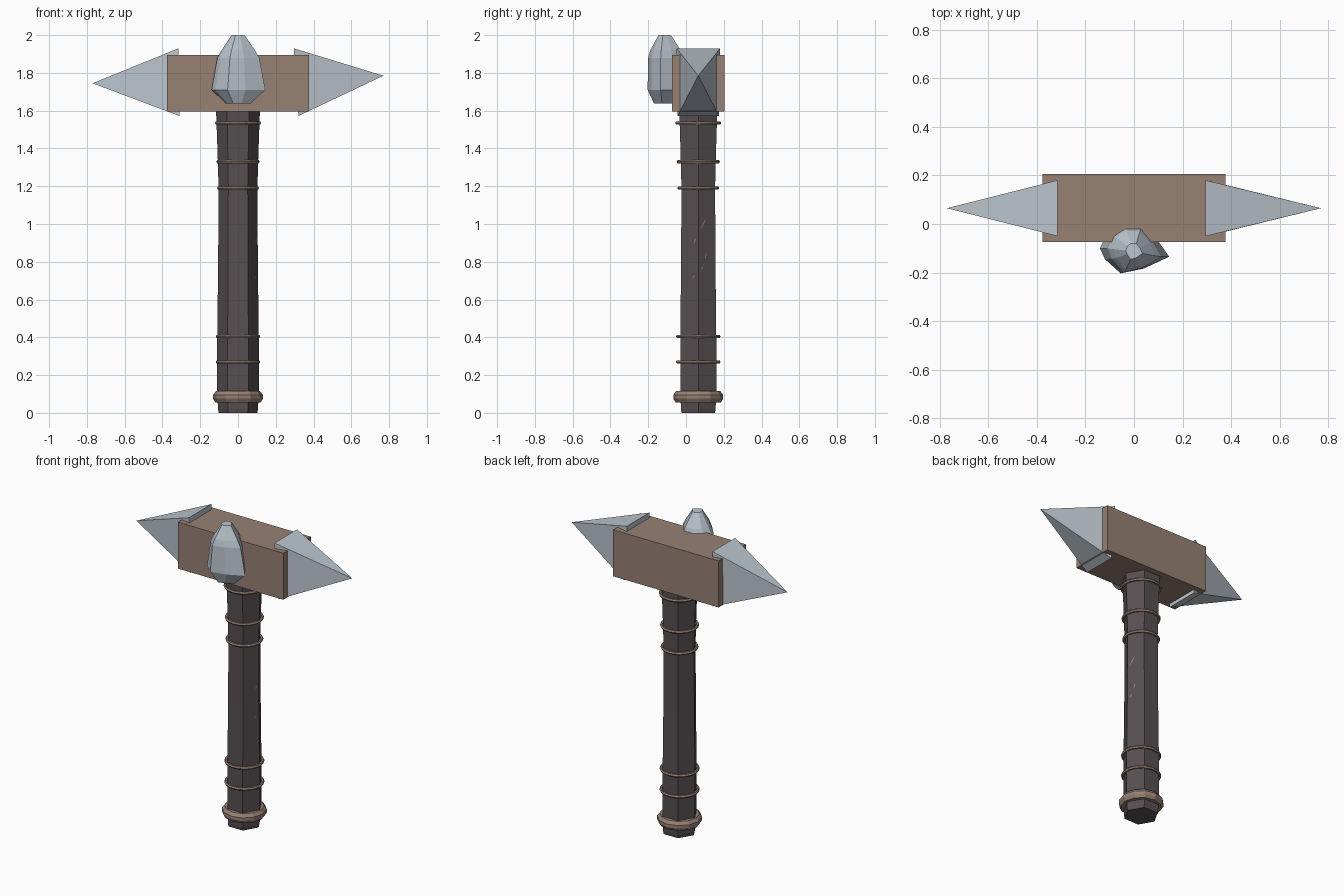
import bpy, bmesh, math

if "Cube" in bpy.data.objects:
    bpy.data.objects.remove(bpy.data.objects["Cube"])

CY = 0.065  # y of the handle and head axis


def material(name, rgb):
    m = bpy.data.materials.new(name)
    m.diffuse_color = (*rgb, 1)
    m.use_nodes = True
    m.node_tree.nodes["Principled BSDF"].inputs["Base Color"].default_value = m.diffuse_color
    return m


STEEL = material("pale steel", (0.50, 0.56, 0.62))
WOOD = material("brown wood", (0.31, 0.22, 0.175))
GRIP = material("dark grip", (0.095, 0.078, 0.085))


def finish(name, bm, mat):
    bmesh.ops.recalc_face_normals(bm, faces=bm.faces[:])
    me = bpy.data.meshes.new(name)
    bm.to_mesh(me)
    bm.free()
    me.materials.append(mat)
    ob = bpy.data.objects.new(name, me)
    bpy.context.collection.objects.link(ob)
    return ob


def loft(name, rings, mat):
    """Skin a stack of equal-sized point loops and cap both ends."""
    bm = bmesh.new()
    loops = [[bm.verts.new(p) for p in ring] for ring in rings]
    n = len(loops[0])
    for a, b in zip(loops, loops[1:]):
        for i in range(n):
            j = (i + 1) % n
            bm.faces.new((a[i], a[j], b[j], b[i]))
    bm.faces.new(loops[0])
    bm.faces.new(loops[-1])
    return finish(name, bm, mat)


def polygon(r, z, n):
    return [(r * math.cos(2 * math.pi * i / n),
             CY + r * math.sin(2 * math.pi * i / n), z) for i in range(n)]


# Six-sided handle with a slight waist
PROFILE = [(0, 0.102), (0.02, 0.106), (0.12, 0.11), (0.4, 0.11), (0.8, 0.105),
           (1.2, 0.103), (1.4, 0.109), (1.65, 0.118)]


def handle_radius(z):
    for (z0, r0), (z1, r1) in zip(PROFILE, PROFILE[1:]):
        if z <= z1:
            return r0 + (r1 - r0) * (z - z0) / (z1 - z0)


loft("handle", [polygon(r, z, 6) for z, r in PROFILE], GRIP)

# Cord bands and the pommel collar
for i, z in enumerate((0.27, 0.405, 1.19, 1.33, 1.535)):
    bpy.ops.mesh.primitive_torus_add(
        location=(0, CY, z), major_radius=handle_radius(z) - 0.002,
        minor_radius=0.01, major_segments=20, minor_segments=6)
    ob = bpy.context.object
    ob.name = f"cord_band_{i + 1}"
    ob.data.materials.append(WOOD)

loft("pommel_collar",
     [polygon(r, z, 12) for z, r in
      ((0.055, 0.1), (0.056, 0.12), (0.075, 0.132), (0.095, 0.132), (0.115, 0.117), (0.116, 0.1))],
     WOOD)

# Scratches lying on the two right-hand faces of the grip
bm = bmesh.new()
for y0, z0, y1, z1 in ((0.075, 0.965, 0.108, 1.035), (0.04, 0.895, 0.055, 0.925),
                       (0.1, 0.81, 0.108, 0.85), (0.08, 0.755, 0.092, 0.78),
                       (0.035, 0.71, 0.045, 0.73)):
    def on_grip(y, z):
        return (handle_radius(z) - abs(y - CY) / math.sqrt(3) + 0.002, y, z)
    ym, zm = (y0 + y1) / 2, (z0 + z1) / 2
    bm.faces.new([bm.verts.new(on_grip(*p)) for p in
                  ((y0, z0), (ym + 0.003, zm - 0.002), (y1, z1), (ym - 0.003, zm + 0.002))])
finish("grip_scratches", bm, WOOD)

# Head block
bm = bmesh.new()
bmesh.ops.create_cube(bm, size=1)
for v in bm.verts:
    v.co = (v.co.x * 0.752, CY + v.co.y * 0.28, 1.745 + v.co.z * 0.3)
finish("head_block", bm, WOOD)

# Pyramid spikes sleeved over both ends of the block
for name, s, x_top, x_low, tip_z in (("right_spike", 1, 0.295, 0.32, 1.785),
                                     ("left_spike", -1, 0.315, 0.31, 1.745)):
    bm = bmesh.new()
    base = [bm.verts.new((s * x, CY + y, z)) for x, y, z in
            ((x_top, -0.115, 1.93), (x_top, 0.115, 1.93),
             (x_low, 0.11, 1.572), (x_low, -0.11, 1.572))]
    tip = bm.verts.new((s * 0.77, CY, tip_z))
    bm.faces.new(base)
    for i in range(4):
        bm.faces.new((base[i], base[(i + 1) % 4], tip))
    finish(name, bm, STEEL)

# Faceted stone on the front of the head
OUTLINE = [(-0.14, 0.015), (-0.115, 0.07), (-0.05, 0.105), (0.04, 0.105), (0.1, 0.045),
           (0.145, -0.02), (0.04, -0.07), (-0.055, -0.09), (-0.12, -0.03)]
loft("faceted_stone",
     [[(x * sx, -0.115 + y * sy, z) for x, y in OUTLINE] for z, sx, sy in
      ((1.637, 0.45, 0.6), (1.71, 1.0, 0.98), (1.88, 0.78, 0.95),
       (1.92, 0.62, 0.82), (2.0, 0.24, 0.34))], STEEL)
